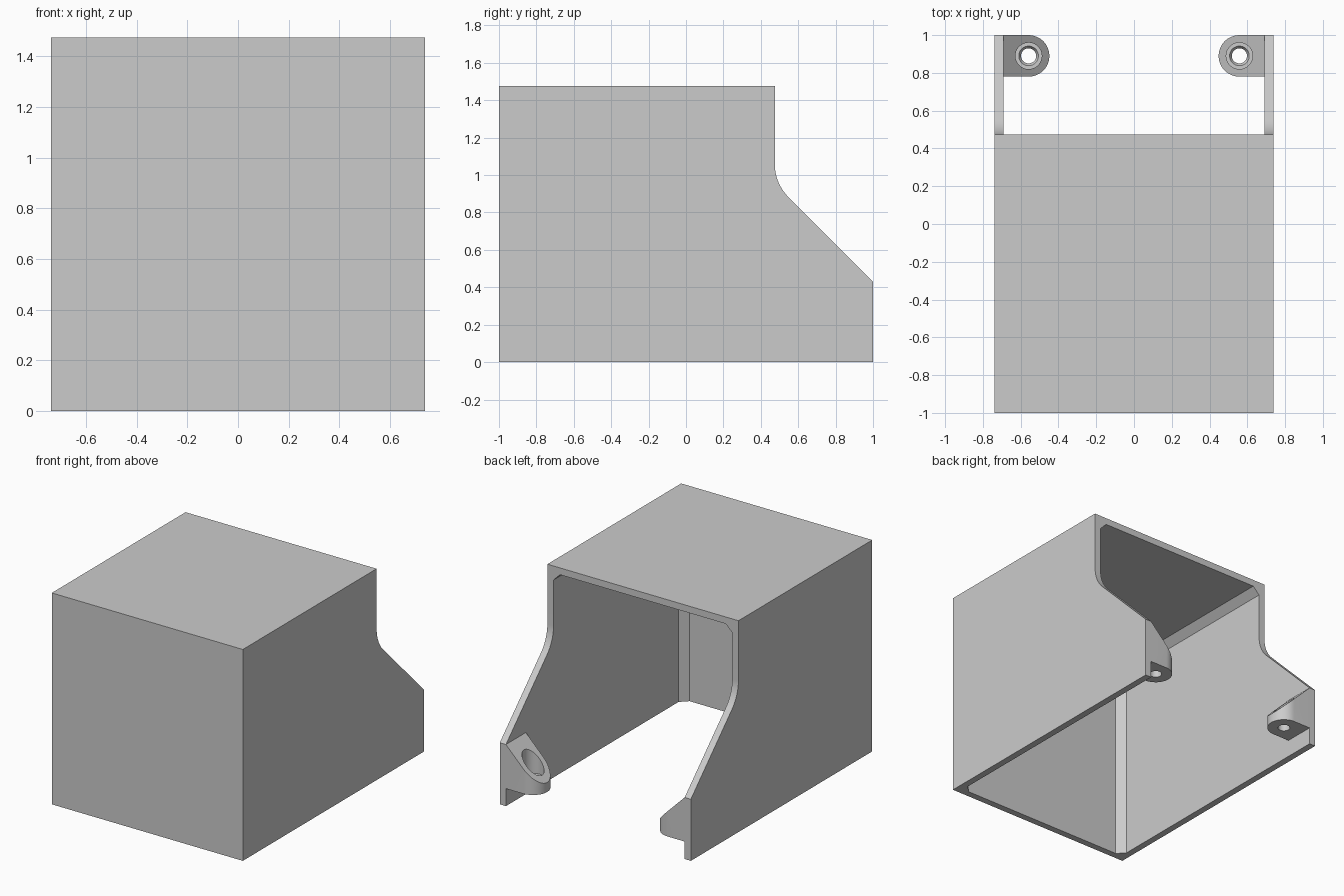
import bpy, bmesh, math
from mathutils import Vector

if "Cube" in bpy.data.objects:
    bpy.data.objects.remove(bpy.data.objects["Cube"])

HALF_W, WALL, HEIGHT = 0.7375, 0.0475, 1.475
BACK, LIP = 0.475, 0.43          # upper rear edge, rear wall height
INNER = HALF_W - WALL

grey = bpy.data.materials.new("plain grey")
grey.use_nodes = True
COLOUR = (0.6, 0.6, 0.6, 1)
grey.diffuse_color = COLOUR
grey.node_tree.nodes["Principled BSDF"].inputs["Base Color"].default_value = COLOUR


def make_object(name, bm):
    bmesh.ops.recalc_face_normals(bm, faces=bm.faces)
    mesh = bpy.data.meshes.new(name)
    bm.to_mesh(mesh)
    bm.free()
    mesh.materials.append(grey)
    obj = bpy.data.objects.new(name, mesh)
    bpy.context.collection.objects.link(obj)
    return obj


def prism(points, offset):
    """Extrude a closed outline along an offset."""
    bm = bmesh.new()
    face = bm.faces.new([bm.verts.new(p) for p in points])
    ext = bmesh.ops.extrude_face_region(bm, geom=[face])["geom"]
    bmesh.ops.translate(bm, vec=offset, verts=[v for v in ext if isinstance(v, bmesh.types.BMVert)])
    return bm


def activate(obj):
    bpy.ops.object.select_all(action="DESELECT")
    obj.select_set(True)
    bpy.context.view_layer.objects.active = obj


def cut(obj, cutter):
    mod = obj.modifiers.new("cut", "BOOLEAN")
    mod.operation, mod.solver, mod.object = "DIFFERENCE", "EXACT", cutter
    activate(obj)
    bpy.ops.object.modifier_apply(modifier=mod.name)
    bpy.data.objects.remove(cutter)


def smooth(obj):
    activate(obj)
    bpy.ops.object.shade_smooth_by_angle(angle=math.radians(25))


# Cover: side outline with a filleted rear slope
R = 0.25
fillet_z = 1 + LIP - BACK + R * math.tan(math.pi / 8)
outline = [(-1, 0), (1, 0), (1, LIP)]
for i in range(12, -1, -1):
    a = math.pi + math.pi / 4 * i / 12
    outline.append((BACK + R + R * math.cos(a), fillet_z + R * math.sin(a)))
outline += [(BACK, HEIGHT), (-1, HEIGHT)]
cover = make_object("cover", prism([(-HALF_W, y, z) for y, z in outline], (2 * HALF_W, 0, 0)))

# Cavity: open below and behind, with chamfered inner edges
low, high = Vector((-INNER, WALL - 1, -0.5)), Vector((INNER, 1.5, HEIGHT - WALL))
bm = bmesh.new()
bmesh.ops.create_cube(bm, size=1)
for v in bm.verts:
    v.co = [l + (c + 0.5) * (h - l) for l, c, h in zip(low, v.co, high)]
bmesh.ops.bevel(bm, geom=bm.edges[:], offset=0.05, segments=1, affect="EDGES")
cut(cover, make_object("cavity_cutter", bm))
smooth(cover)

# Screw lugs: rounded tabs with a sloping top and a stepped hole
LUG_X, LUG_Y, LUG_R, LUG_Z = 0.558, 0.89, 0.11, 0.122
HOLE = [(0.04, 0), (0.04, 0.17), (0.052, 0.19), (0.07, 0.19), (0.07, 0.7)]


def hole_cutter(x, y, sides=48):
    bm = bmesh.new()
    rings = []
    for r, z in HOLE:
        rings.append([bm.verts.new((x + r * math.cos(2 * math.pi * i / sides),
                                    y + r * math.sin(2 * math.pi * i / sides), z))
                      for i in range(sides)])
    for a, b in zip(rings, rings[1:]):
        for i in range(sides):
            j = (i + 1) % sides
            bm.faces.new((a[i], a[j], b[j], b[i]))
    bm.faces.new(rings[0])
    bm.faces.new(rings[-1])
    return make_object("hole_cutter", bm)


for side, name in ((1, "left_lug"), (-1, "right_lug")):
    tab = [(INNER, LUG_Y - LUG_R), (INNER, LUG_Y + LUG_R)]
    for i in range(25):
        a = math.pi / 2 + math.pi * i / 24
        tab.append((LUG_X + LUG_R * math.cos(a), LUG_Y + LUG_R * math.sin(a)))
    bm = prism([(side * x, y, LUG_Z) for x, y in tab], (0, 0, 0.5))
    sliced = bmesh.ops.bisect_plane(bm, geom=bm.verts[:] + bm.edges[:] + bm.faces[:],
                                    plane_co=(side * INNER, 0, LIP), plane_no=(-side, 0, 1),
                                    clear_outer=True)["geom_cut"]
    bmesh.ops.contextual_create(bm, geom=[e for e in sliced if isinstance(e, bmesh.types.BMEdge)])
    lug = make_object(name, bm)
    cut(lug, hole_cutter(side * LUG_X, LUG_Y))
    smooth(lug)
